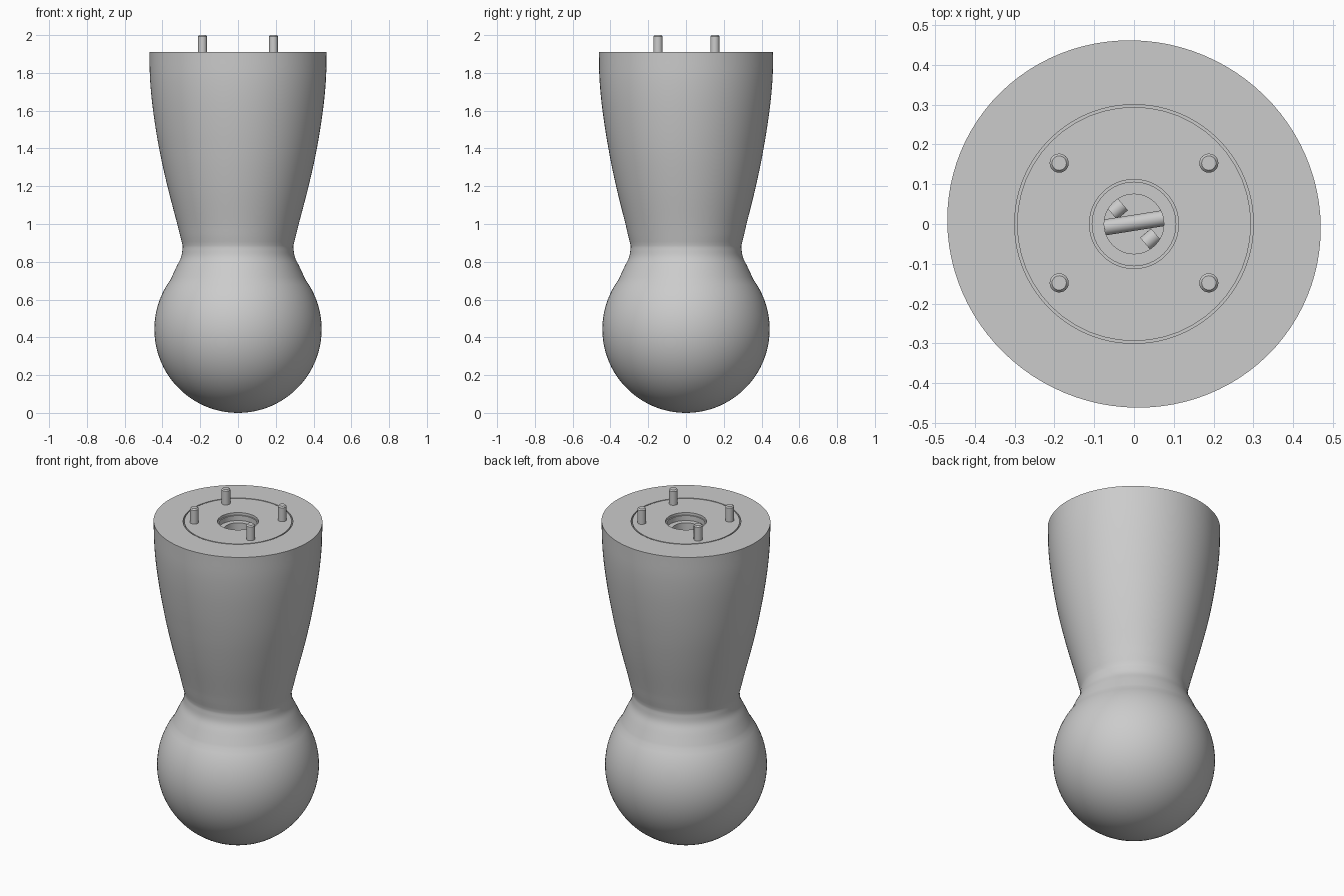
import bpy, bmesh, math
from mathutils import Matrix, Vector

cube = bpy.data.objects.get("Cube")
if cube:
    bpy.data.objects.remove(cube)

grey = bpy.data.materials.new("plain_grey")
grey.use_nodes = True
grey.diffuse_color = (0.6, 0.6, 0.6, 1)
grey.node_tree.nodes["Principled BSDF"].inputs["Base Color"].default_value = (0.6, 0.6, 0.6, 1)


def finish(name, bm, angle=35):
    bmesh.ops.recalc_face_normals(bm, faces=bm.faces[:])
    mesh = bpy.data.meshes.new(name)
    bm.to_mesh(mesh)
    bm.free()
    mesh.materials.append(grey)
    obj = bpy.data.objects.new(name, mesh)
    bpy.context.collection.objects.link(obj)
    bpy.ops.object.select_all(action='DESELECT')
    obj.select_set(True)
    bpy.context.view_layer.objects.active = obj
    bpy.ops.object.shade_smooth_by_angle(angle=math.radians(angle))
    return obj


def lathe(profile, segments):
    """Spin an (r, z) profile about the z axis."""
    bm = bmesh.new()
    verts = [bm.verts.new((r, 0, z)) for r, z in profile]
    edges = [bm.edges.new(pair) for pair in zip(verts, verts[1:])]
    bmesh.ops.spin(bm, geom=verts + edges, axis=(0, 0, 1), cent=(0, 0, 0),
                   angle=2 * math.pi, steps=segments, use_merge=True)
    bmesh.ops.remove_doubles(bm, verts=bm.verts[:], dist=0.0002)
    return bm


def smooth_path(points, steps=5):
    """Catmull-Rom curve through the points."""
    pts = [Vector(p) for p in points]
    pts = [2 * pts[0] - pts[1]] + pts + [2 * pts[-1] - pts[-2]]
    path = []
    for a, b, c, d in zip(pts, pts[1:], pts[2:], pts[3:]):
        for i in range(steps):
            t = i / steps
            path.append(tuple(0.5 * (2 * b + (c - a) * t + (2 * a - 5 * b + 4 * c - d) * t ** 2
                                     + (3 * b - a - 3 * c + d) * t ** 3)))
    return path + [tuple(pts[-2])]


TOP = 1.91

# Body: ball, fillet, waist, flared upper part and seat for the plate
R = 0.443
ball = [(R * math.sin(a), R - R * math.cos(a))
        for a in (math.radians(126) * i / 32 for i in range(33))]
fillet = smooth_path([ball[-1], (0.325, 0.775), (0.301, 0.825), (0.293, 0.875)])
flare = smooth_path([(0.293, 0.885), (0.322, 1.0), (0.375, 1.2), (0.42, 1.4),
                     (0.452, 1.6), (0.468, 1.76), (0.472, TOP)])
seat = [(0.3, TOP), (0.3, TOP - 0.04), (0.28, TOP - 0.04)]
bm = lathe(ball + fillet[1:] + flare + seat, 96)

# The flare turns slightly oval towards the top
turn = Matrix.Rotation(math.radians(-27), 3, 'Z')
for v in bm.verts:
    if v.co.z > 0.9 and v.co.xy.length > 0.31:
        k = 1 - 0.028 * min(1, (v.co.z - 0.9) / 0.5)
        v.co = turn @ Matrix.Diagonal((1, k, 1)) @ turn.inverted() @ v.co
finish("body", bm)

# Mounting plate with a stepped socket
finish("mounting_plate", lathe([
    (0.294, TOP - 0.04), (0.294, TOP), (0.112, TOP), (0.112, TOP - 0.015),
    (0.105, TOP - 0.015), (0.105, TOP - 0.045), (0.075, TOP - 0.045),
    (0.075, TOP - 0.2), (0, TOP - 0.2)], 48))

# Four pegs with chamfered ends
for side, x in (("left", 0.188), ("right", -0.188)):
    for end, y in (("back", 0.153), ("front", -0.148)):
        peg = finish(f"{side}_{end}_peg", lathe([
            (0.024, TOP - 0.02), (0.024, 1.993), (0.018, 2.0), (0, 2.0)], 24))
        peg.location = (x, y, 0)

# Cross bar deep in the socket
bm = bmesh.new()
bmesh.ops.create_cone(bm, cap_ends=True, segments=24, radius1=0.02, radius2=0.02, depth=0.15,
                      matrix=Matrix.Rotation(math.pi / 2, 4, 'Y'))
bar = finish("socket_bar", bm)
bar.location = (0, 0.003, TOP - 0.15)
bar.rotation_euler.z = math.radians(9)

# Two short studs beside the bar
for name, s in (("back_stud", 1), ("front_stud", -1)):
    bm = bmesh.new()
    bmesh.ops.create_cone(bm, cap_ends=True, segments=20, radius1=0.02, radius2=0.02, depth=0.036,
                          matrix=Matrix.Rotation(math.pi / 2, 4, 'Y'))
    stud = finish(name, bm)
    stud.location = (-0.042 * s, 0.038 * s, TOP - 0.17)
    stud.rotation_euler.z = math.radians(-140)
